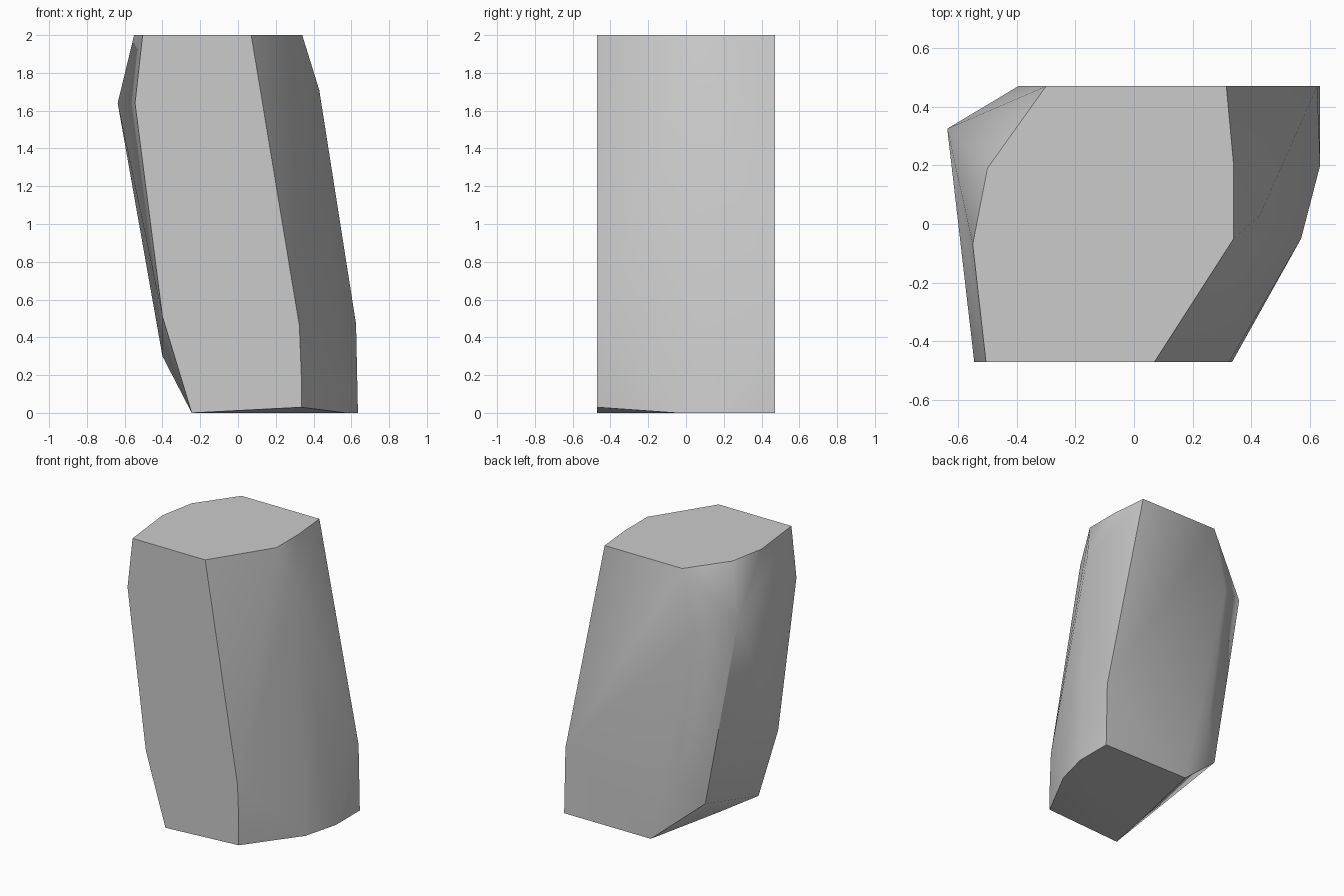
import bpy, bmesh, math

cube = bpy.data.objects.get("Cube")
if cube:
    bpy.data.objects.remove(cube, do_unlink=True)

FRONT, BACK, TOP = -0.47, 0.47, 2.0

# Flat top outline (x, y)
top = [(-0.505, FRONT), (-0.55, -0.07), (-0.50, 0.19), (-0.30, BACK),
       (0.315, BACK), (0.34, 0.20), (0.34, -0.05), (0.07, FRONT)]
# Flat front outline below the top (x, z)
front = [(-0.545, 1.64), (-0.40, 0.51), (-0.245, 0.0),
         (0.335, 0.03), (0.335, 0.20), (0.325, 0.46)]
# Flat back outline below the top (x, z)
back = [(-0.395, 1.57), (-0.245, 0.47), (-0.05, 0.0), (0.635, 0.0), (0.625, 0.47)]
# Bottom rim, left ridge and right bulge
corners = [(-0.175, -0.107, 0.0), (0.57, -0.05, 0.0), (0.635, 0.20, 0.0),
           (-0.637, 0.325, 1.64), (-0.40, 0.353, 0.30), (0.43, 0.03, 1.71)]

points = [(x, y, TOP) for x, y in top]
points += [(x, FRONT, z) for x, z in front]
points += [(x, BACK, z) for x, z in back]
points += corners

# Stone block: convex hull of the outlines, flat faces merged
bm = bmesh.new()
for p in points:
    bm.verts.new(p)
hull = bmesh.ops.convex_hull(bm, input=bm.verts[:])
spare = {v for v in hull["geom_interior"] + hull["geom_unused"]
         if isinstance(v, bmesh.types.BMVert)}
bmesh.ops.delete(bm, geom=list(spare), context='VERTS')
bmesh.ops.dissolve_limit(bm, angle_limit=math.radians(1),
                         verts=bm.verts[:], edges=bm.edges[:])
bmesh.ops.recalc_face_normals(bm, faces=bm.faces[:])
mesh = bpy.data.meshes.new("stone_pillar")
bm.to_mesh(mesh)
bm.free()
stone = bpy.data.objects.new("stone_pillar", mesh)
bpy.context.collection.objects.link(stone)

# Plain grey stone
grey = bpy.data.materials.new("stone_grey")
grey.use_nodes = True
colour = (0.6, 0.6, 0.6, 1.0)
grey.diffuse_color = colour
grey.node_tree.nodes["Principled BSDF"].inputs["Base Color"].default_value = colour
mesh.materials.append(grey)

# Soft shading across shallow facets, crisp main edges
bpy.ops.object.select_all(action='DESELECT')
stone.select_set(True)
bpy.context.view_layer.objects.active = stone
bpy.ops.object.shade_smooth_by_angle(angle=math.radians(35))
